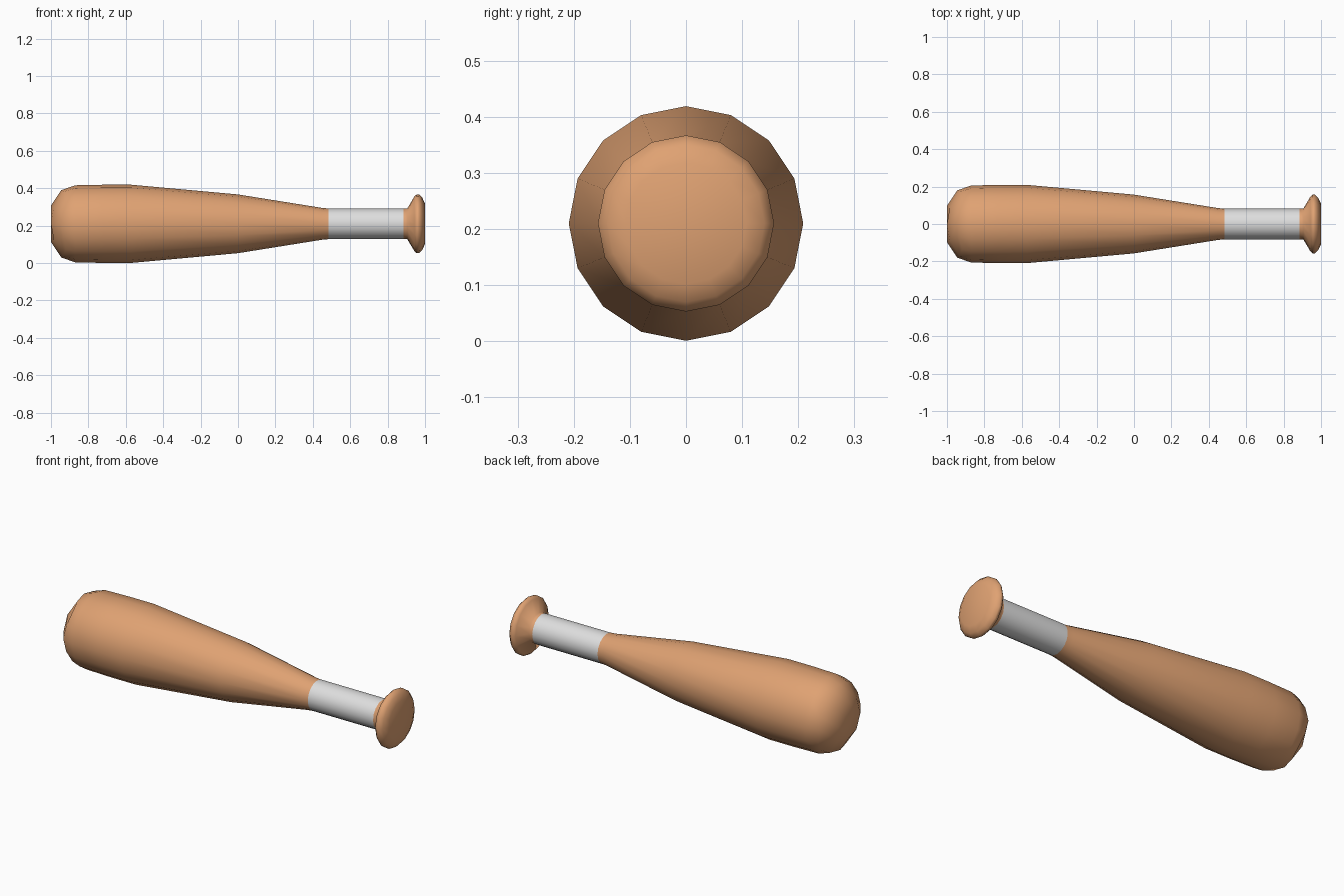
import bpy, bmesh, math

if "Cube" in bpy.data.objects:
    bpy.data.objects.remove(bpy.data.objects["Cube"])

SIDES, CZ = 16, 0.21   # cross-section sides, height of the long axis


def material(name, col):
    m = bpy.data.materials.new(name)
    m.diffuse_color = (*col, 1)
    m.use_nodes = True
    m.node_tree.nodes["Principled BSDF"].inputs["Base Color"].default_value = m.diffuse_color
    return m


wood = material("tan wood", (0.74, 0.36, 0.17))
white = material("pale grey wrap", (0.73, 0.73, 0.73))


def point(bm, x, r, a):
    return bm.verts.new((x, r * math.cos(a), CZ + r * math.sin(a)))


def ring(bm, x, r):
    return [point(bm, x, r, 2 * math.pi * i / SIDES) for i in range(SIDES)]


def bridge(bm, rings):
    for a, b in zip(rings, rings[1:]):
        for i in range(SIDES):
            j = (i + 1) % SIDES
            bm.faces.new((a[i], a[j], b[j], b[i]))


def finish(bm, name, mat):
    bmesh.ops.recalc_face_normals(bm, faces=bm.faces)
    me = bpy.data.meshes.new(name)
    bm.to_mesh(me)
    bm.free()
    me.materials.append(mat)
    for p in me.polygons:
        p.use_smooth = True
    bpy.context.collection.objects.link(bpy.data.objects.new(name, me))


# Barrel: rounded end built as a 4x4 quad grid, then tapering rings
bm = bmesh.new()
grid = {}
for i in range(-2, 3):
    for j in range(-2, 3):
        level = max(abs(i), abs(j))
        d = min(abs(i), abs(j)) / max(level, 1)      # 0 on axis, 1 on diagonal
        x, r = [(-1, 0), (-1 + 0.015 * d, 0.097 + 0.025 * d),
                (-0.945 + 0.025 * d, 0.18 + 0.012 * d)][level]
        a = d * math.pi / 4                           # angle in first octant
        if abs(j) > abs(i):
            a = math.pi / 2 - a
        a = math.atan2(math.copysign(math.sin(a), j) if j else 0,
                       math.copysign(math.cos(a), i) if i else 0)
        grid[i, j] = point(bm, x, r, a)
for i in range(-2, 2):
    for j in range(-2, 2):
        bm.faces.new((grid[i, j], grid[i + 1, j], grid[i + 1, j + 1], grid[i, j + 1]))
rim = [v for k, v in grid.items() if max(abs(k[0]), abs(k[1])) == 2]
rim.sort(key=lambda v: round(math.atan2(v.co.z - CZ, v.co.y), 4) % (2 * math.pi))
profile = [(-0.87, 0.206), (-0.72, 0.209), (-0.57, 0.209), (0, 0.157),
           (0.45, 0.085), (0.485, 0.082)]
bridge(bm, [rim] + [ring(bm, *p) for p in profile])
finish(bm, "barrel", wood)

# Wrapped grip
bm = bmesh.new()
bridge(bm, [ring(bm, 0.485, 0.082), ring(bm, 0.885, 0.082)])
finish(bm, "grip_wrap", white)

# Flared end knob
bm = bmesh.new()
profile = [(0.885, 0.082), (0.905, 0.082), (0.943, 0.146), (0.955, 0.157),
           (0.968, 0.157), (0.985, 0.14), (1.0, 0.108)]
rings = [ring(bm, *p) for p in profile]
bridge(bm, rings)
bm.faces.new(rings[-1])
finish(bm, "end_knob", wood)
